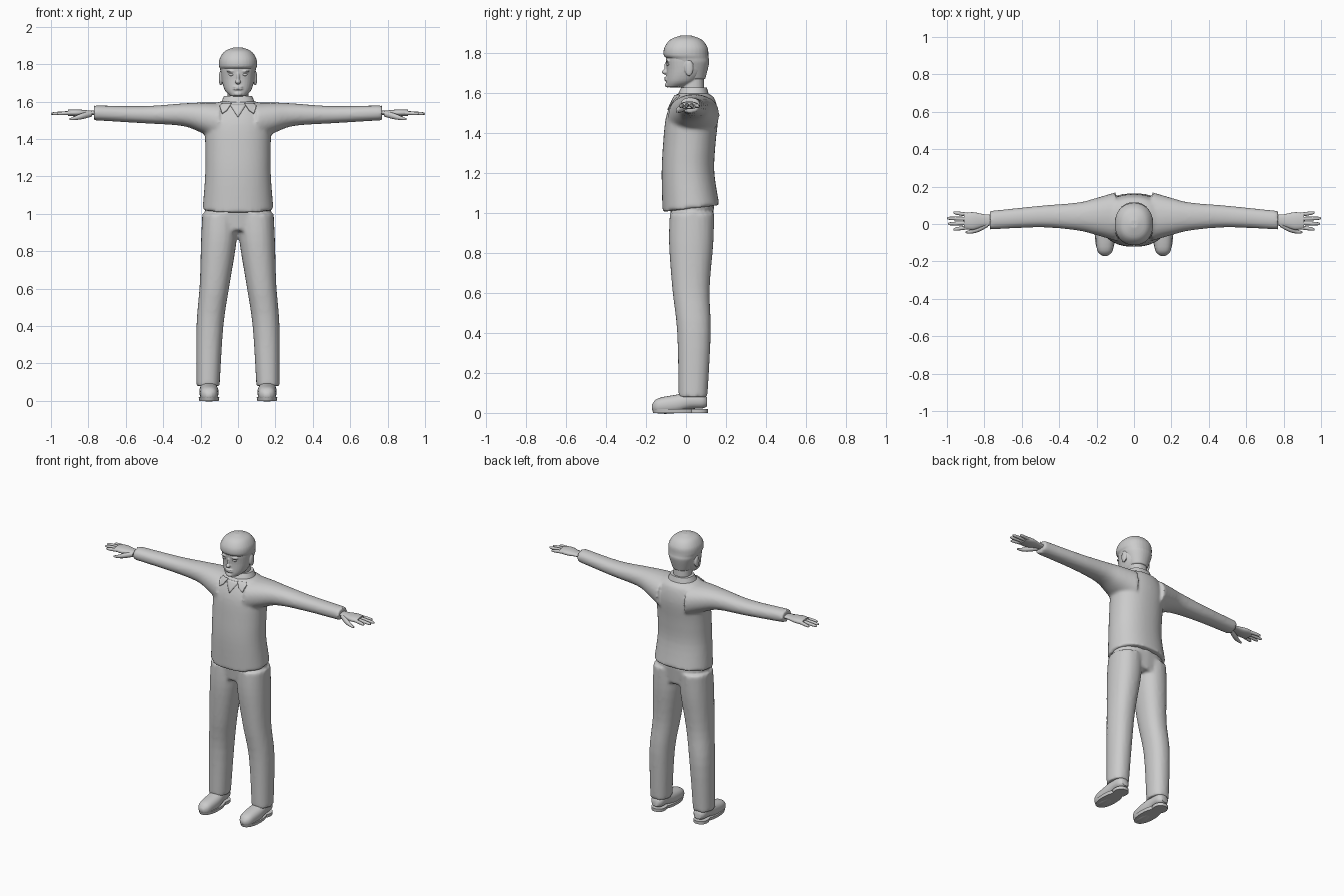
import bpy, bmesh, math
from mathutils import Vector

if "Cube" in bpy.data.objects:
    bpy.data.objects.remove(bpy.data.objects["Cube"], do_unlink=True)

GREY = (0.6, 0.6, 0.6, 1)
grey = bpy.data.materials.new("plain grey")
grey.use_nodes = True
grey.diffuse_color = GREY
grey.node_tree.nodes["Principled BSDF"].inputs["Base Color"].default_value = GREY


def smooth_rings(rings, steps):
    """Catmull-Rom curve through the given cross-sections."""
    last = len(rings) - 1
    out = []
    for i in range(last):
        around = [Vector(rings[max(0, min(last, i + k))]) for k in (-1, 0, 1, 2)]
        before, start, end, after = around
        for s in range(steps):
            t = s / steps
            into, leave = (end - before) / 2, (after - start) / 2
            bend = (end - start) * 3 - into * 2 - leave
            settle = (start - end) * 2 + into + leave
            out.append(start + into * t + bend * t ** 2 + settle * t ** 3)
    return out + [Vector(rings[-1])]


def loft(bm, axis, rings, squash=1.0, sides=24, power=0.9, steps=4, tilt=0.0):
    """Ring = place along the axis, centre on the two other axes, radius."""
    along, across, up = {"z": (2, 0, 1), "x": (0, 1, 2), "y": (1, 0, 2)}[axis]
    loops = []
    for n, (place, u, v, radius) in enumerate(smooth_rings(rings, steps)):
        loop = []
        for k in range(sides):
            angle = math.tau * k / sides
            c, s = (math.copysign(abs(f) ** power, f) for f in (math.cos(angle), math.sin(angle)))
            co = Vector()
            co[along] = place
            co[across] = u + c * radius
            co[up] = v + s * radius * squash
            co.z += tilt * co.y * max(0, 1 - n / steps)
            loop.append(bm.verts.new(co))
        loops.append(loop)
    for low, high in zip(loops, loops[1:]):
        for k in range(sides):
            bm.faces.new((low[k], low[k - 1], high[k - 1], high[k]))
    bm.faces.new(loops[0])
    bm.faces.new(loops[-1])


def ball(bm, centre, size):
    made = bmesh.ops.create_uvsphere(bm, u_segments=14, v_segments=10, radius=1)
    for v in made["verts"]:
        v.co = Vector(centre) + Vector(size) * v.co


def add_other_side(bm):
    """Mirror everything built so far to the other side."""
    everything = bm.verts[:] + bm.edges[:] + bm.faces[:]
    copy = bmesh.ops.duplicate(bm, geom=everything)["geom"]
    for v in copy:
        if isinstance(v, bmesh.types.BMVert):
            v.co.x *= -1


def finish(name, bm, voxel=0.0, relax=0):
    bmesh.ops.recalc_face_normals(bm, faces=bm.faces)
    for f in bm.faces:
        f.smooth = True
    for e in bm.edges:
        e.smooth = len(e.link_faces) < 2 or e.calc_face_angle(0) < 0.9
    mesh = bpy.data.meshes.new(name)
    bm.to_mesh(mesh)
    bm.free()
    mesh.materials.append(grey)
    obj = bpy.data.objects.new(name, mesh)
    bpy.context.collection.objects.link(obj)
    if voxel:
        blend = obj.modifiers.new("blend", "REMESH")
        blend.mode, blend.voxel_size, blend.use_smooth_shade = "VOXEL", voxel, True
        soften = obj.modifiers.new("soften", "SMOOTH")
        soften.factor, soften.iterations = 0.5, relax
    return obj


# Sweater: sleeves and torso blended together
bm = bmesh.new()
loft(bm, "x", [(.1, .04, 1.49, .13), (.2, .04, 1.515, .1), (.3, .04, 1.53, .075),
               (.5, .04, 1.53, .058), (.77, .02, 1.54, .05)], squash=0.8)
add_other_side(bm)
loft(bm, "z", [(1.02, 0, .025, .19), (1.2, 0, .01, .176), (1.34, 0, .016, .175),
               (1.48, 0, .03, .174), (1.57, 0, .04, .14), (1.6, 0, .035, .1)],
     squash=0.75, sides=40, tilt=0.12)
sweater = finish("sweater", bm, voxel=0.01, relax=5)

# Trousers: legs and hips blended together
bm = bmesh.new()
loft(bm, "z", [(.08, .16, .035, .062), (.4, .15, .04, .072), (.62, .125, .025, .08),
               (.85, .103, .026, .095), (1, .096, .03, .095)], squash=1.17)
add_other_side(bm)
loft(bm, "z", [(.91, 0, .03, .16), (1.04, 0, .03, .18)], squash=0.62)
finish("trousers", bm, voxel=0.01, relax=5)

# Shoes: rounded upper, front sole and heel
bm = bmesh.new()
loft(bm, "y", [(-.17, .155, .03, .014), (-.14, .155, .035, .042), (-.05, .155, .045, .051),
               (.02, .158, .06, .046), (.08, .158, .06, .042), (.105, .158, .055, .025)],
     squash=0.9, power=0.85)
loft(bm, "z", [(0, .155, -.055, .052), (.02, .155, -.055, .055)], squash=2.1, steps=1)
loft(bm, "z", [(0, .158, .06, .045), (.02, .158, .06, .046)], squash=1.1, steps=1)
add_other_side(bm)
finish("shoes", bm)

# Hands: palm, four spread fingers and a thumb
bm = bmesh.new()
loft(bm, "x", [(.74, .02, 1.54, .028), (.8, .02, 1.54, .032), (.86, .016, 1.54, .047),
               (.91, .016, 1.54, .042)], squash=0.4)
for i, reach in enumerate((.08, .11, .115, .08)):
    offset = i - 1.5
    finger = []
    for part, radius in ((0, .011), (.6, .01), (.9, .008), (1, .004)):
        y = .016 + offset * (.022 + part * .008)
        finger.append((.885 + part * reach, y, 1.54 - part * .005, radius))
    loft(bm, "x", finger, sides=10, steps=2)
loft(bm, "x", [(.78, 0, 1.535, .015), (.83, -.025, 1.523, .017),
               (.87, -.04, 1.512, .011), (.9, -.044, 1.506, .005)], sides=10)
add_other_side(bm)
finish("hands", bm)

# Head: ears, brows, neck, skull, nose, lips and chin blended together
bm = bmesh.new()
ball(bm, (.093, .015, 1.725), (.01, .022, .04))
ball(bm, (.037, -.09, 1.762), (.025, .013, .006))
add_other_side(bm)
loft(bm, "z", [(1.56, 0, .035, .06), (1.7, 0, .035, .053)])
loft(bm, "z", [(1.63, 0, -.053, .04), (1.66, 0, -.022, .07), (1.72, 0, 0, .088),
               (1.8, 0, 0, .091), (1.86, 0, 0, .06)], squash=1.1, sides=32)
ball(bm, (0, -.106, 1.706), (.015, .016, .012))
ball(bm, (0, -.098, 1.728), (.009, .012, .03))
ball(bm, (0, -.094, 1.641), (.022, .012, .012))
for z in (1.667, 1.678):
    ball(bm, (0, -.1, z), (.027, .009, .005))
finish("head", bm, voxel=0.004, relax=3)

# Eyes
bm = bmesh.new()
ball(bm, (.036, -.09, 1.744), (.015, .008, .007))
add_other_side(bm)
finish("eyes", bm)

# Hair: full at the back, fringe over the brow
bm = bmesh.new()
loft(bm, "z", [(1.67, 0, .03, .06), (1.75, 0, .016, .091), (1.775, 0, .008, .096),
               (1.79, 0, 0, .102), (1.83, 0, 0, .098), (1.87, 0, 0, .07), (1.89, 0, 0, .02)],
     squash=1.1, sides=32)
finish("hair", bm, voxel=0.006, relax=2)

# Collar band standing around the neck
bm = bmesh.new()
loft(bm, "z", [(1.575, 0, .035, .1), (1.63, 0, .04, .075)], squash=0.85, sides=32)
finish("collar_band", bm)


# Collar flaps and neck opening, laid on the sweater
def laid_plate(name, outline, lift):
    bm = bmesh.new()
    bm.faces.new([bm.verts.new((x, -.15, z)) for x, z in outline])
    bmesh.ops.triangulate(bm, faces=bm.faces)
    bmesh.ops.subdivide_edges(bm, edges=bm.edges, cuts=6, use_grid_fill=True)
    obj = finish(name, bm)
    lay = obj.modifiers.new("lay", "SHRINKWRAP")
    lay.target, lay.wrap_method, lay.offset = sweater, "PROJECT", lift
    lay.use_project_y = True
    cloth = obj.modifiers.new("cloth", "SOLIDIFY")
    cloth.thickness, cloth.offset = 0.007, 0


for label, side in (("left", 1), ("right", -1)):
    laid_plate(label + "_collar_flap", [(side * x, z) for x, z in (
        (.035, 1.59), (.085, 1.59), (.098, 1.575), (.085, 1.535), (.06, 1.552))], lift=0.006)
laid_plate("neck_opening", [(-.045, 1.585), (.045, 1.585), (0, 1.515)], lift=0.001)
